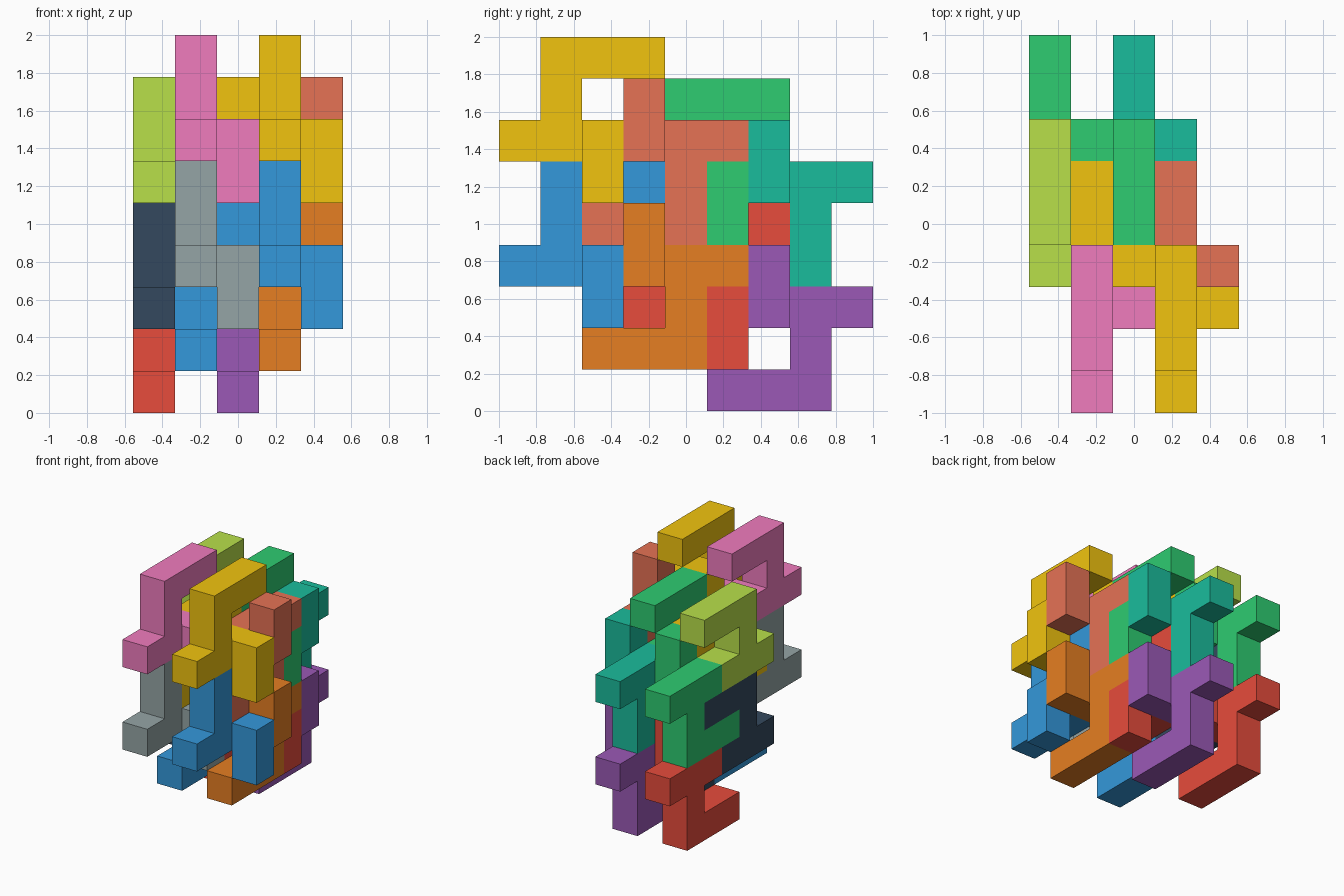
import bpy, bmesh
from mathutils import Vector

if "Cube" in bpy.data.objects:
    bpy.data.objects.remove(bpy.data.objects["Cube"])

U = 2 / 9                      # edge of one cube cell
ORIGIN = Vector((-2.5 * U, -1.0, 0.0))

# Interlocking piece: hooked C in one layer plus a two-cell peg in the next layer
PIECE = [(0, 0, 0), (0, 1, 0), (0, 2, 0), (0, 2, 1), (0, 2, 2), (0, 3, 2), (0, 1, 2),
         (1, 1, 2), (1, 1, 3)]

# Corner offsets of each cell face, keyed by outward direction
FACES = {
    (1, 0, 0): [(1, 0, 0), (1, 1, 0), (1, 1, 1), (1, 0, 1)],
    (-1, 0, 0): [(0, 0, 0), (0, 0, 1), (0, 1, 1), (0, 1, 0)],
    (0, 1, 0): [(0, 1, 0), (0, 1, 1), (1, 1, 1), (1, 1, 0)],
    (0, -1, 0): [(0, 0, 0), (1, 0, 0), (1, 0, 1), (0, 0, 1)],
    (0, 0, 1): [(0, 0, 1), (1, 0, 1), (1, 1, 1), (0, 1, 1)],
    (0, 0, -1): [(0, 0, 0), (0, 1, 0), (1, 1, 0), (1, 0, 0)],
}

COLOURS = {
    "red": "e74c3c", "green": "2ecc71", "lime": "b8e04a", "navy": "34495e",
    "pink": "f07cbe", "grey": "95a5a6", "yellow": "f1c40f", "blue": "3498db",
    "purple": "9b59b6", "teal": "1abc9c", "orange": "e67e22", "salmon": "e67255",
}


def material(name):
    mat = bpy.data.materials.get(name)
    if mat is None:
        mat = bpy.data.materials.new(name)
        h = COLOURS[name]
        rgb = [int(h[i:i + 2], 16) / 255 for i in (0, 2, 4)]
        mat.diffuse_color = [((c + 0.055) / 1.055) ** 2.4 for c in rgb] + [1]
        mat.use_nodes = True
        mat.node_tree.nodes["Principled BSDF"].inputs["Base Color"].default_value = mat.diffuse_color
    return mat


def add_piece(colour, turn, x, y, z):
    """turn = 1 upright, -1 rotated half a turn about the x axis."""
    cells = {(x + a, y + turn * b, z + turn * c) for a, b, c in PIECE}
    bm = bmesh.new()
    for cell in sorted(cells):
        for d, corners in FACES.items():
            if tuple(p + q for p, q in zip(cell, d)) in cells:
                continue
            bm.faces.new([bm.verts.new(ORIGIN + U * (Vector(cell) + Vector(k)))
                          for k in corners])
    bmesh.ops.remove_doubles(bm, verts=bm.verts, dist=1e-4)
    bmesh.ops.dissolve_limit(bm, angle_limit=0.01, verts=bm.verts, edges=bm.edges)
    name = f"{colour}_{'upright' if turn > 0 else 'inverted'}_piece"
    mesh = bpy.data.meshes.new(name)
    bm.to_mesh(mesh)
    bm.free()
    mesh.materials.append(material(colour))
    bpy.context.collection.objects.link(bpy.data.objects.new(name, mesh))


# Each stack: layer x, then (lower, upper) colours of upright and inverted pieces.
# Even layers sit at the back, odd layers are shifted forward.
STACKS = [
    (0, ("red", "green"), ("navy", "lime")),
    (1, ("blue", "yellow"), ("grey", "pink")),
    (2, ("purple", "teal"), ("red", "green")),
    (3, ("orange", "salmon"), ("blue", "yellow")),
]
for x, upright, inverted in STACKS:
    s = x % 2
    for level in range(2):
        add_piece(upright[level], 1, x, 5 - 3 * s, s + 3 * level)
        add_piece(inverted[level], -1, x, 6 - 3 * s, 4 + s + 3 * level)
